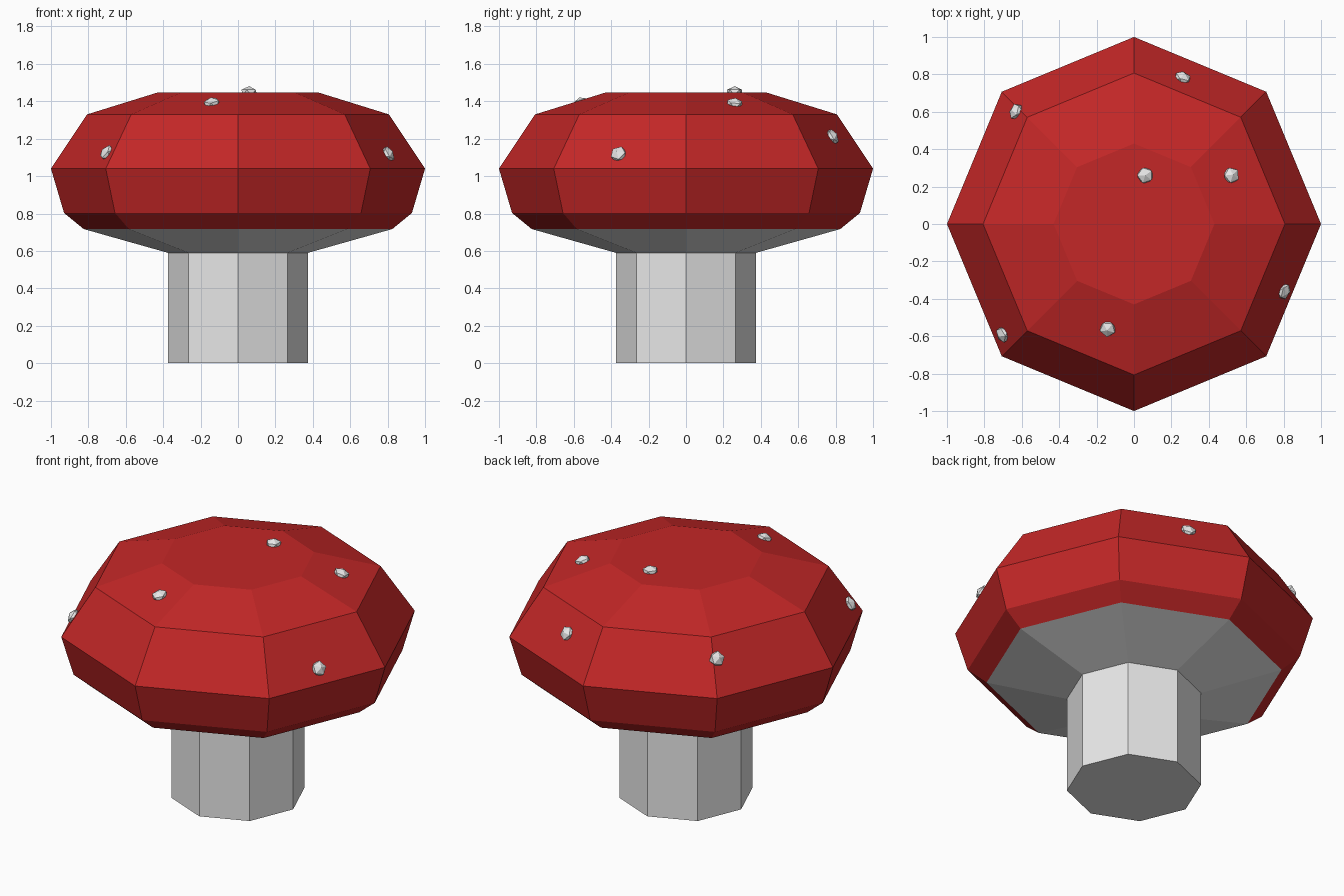
import bpy, bmesh, math
from mathutils import Vector, Matrix
from mathutils.bvhtree import BVHTree

cube = bpy.data.objects.get("Cube")
if cube:
    bpy.data.objects.remove(cube, do_unlink=True)

SIDES = 8


def material(name, rgb):
    mat = bpy.data.materials.new(name)
    mat.use_nodes = True
    mat.diffuse_color = (*rgb, 1)
    mat.node_tree.nodes["Principled BSDF"].inputs["Base Color"].default_value = (*rgb, 1)
    return mat


def add_object(name, bm, *mats):
    mesh = bpy.data.meshes.new(name)
    bm.to_mesh(mesh)
    for mat in mats:
        mesh.materials.append(mat)
    obj = bpy.data.objects.new(name, mesh)
    bpy.context.collection.objects.link(obj)
    return obj


def lathe(profile, close_bottom, close_top):
    """Stack eight-sided rings from (radius, height) pairs."""
    bm = bmesh.new()
    rings = []
    for r, z in profile:
        angles = [math.tau * i / SIDES for i in range(SIDES)]
        rings.append([bm.verts.new((r * math.cos(a), r * math.sin(a), z)) for a in angles])
    for low, high in zip(rings, rings[1:]):
        for i in range(SIDES):
            j = (i + 1) % SIDES
            bm.faces.new((low[i], low[j], high[j], high[i]))
    if close_bottom:
        bm.faces.new(rings[0][::-1])
    if close_top:
        bm.faces.new(rings[-1])
    bm.normal_update()
    return bm


red = material("cap red", (0.55, 0.02, 0.02))
pale = material("pale grey", (0.8, 0.8, 0.8))

# Stem
stem = lathe([(0.375, 0), (0.375, 0.59)], True, False)
add_object("stem", stem, pale)
stem.free()

# Cap: red above, pale underside
cap = lathe([(0.375, 0.59), (0.825, 0.717), (0.93, 0.803), (1.0, 1.04),
             (0.807, 1.33), (0.43, 1.447)], False, True)
for face in cap.faces:
    face.material_index = 1 if face.calc_center_median().z < 0.7 else 0
add_object("cap", cap, red, pale)

# Spots: flattened icospheres lying on the cap surface
surface = BVHTree.FromBMesh(cap)
spots = [(0.06, 0.26), (0.52, 0.26), (0.26, 0.78), (-0.63, 0.60),
         (-0.14, -0.56), (-0.70, -0.59), (0.80, -0.36)]
for n, (x, y) in enumerate(spots, 1):
    point, normal, _, _ = surface.ray_cast(Vector((x, y, 3)), Vector((0, 0, -1)))
    turn = normal.to_track_quat('Z', 'Y').to_matrix().to_4x4()
    bm = bmesh.new()
    bmesh.ops.create_icosphere(
        bm, subdivisions=1, radius=0.047,
        matrix=Matrix.Translation(point) @ turn @ Matrix.Diagonal((1, 1, 0.72, 1)))
    add_object(f"spot_{n}", bm, pale)
    bm.free()
cap.free()
